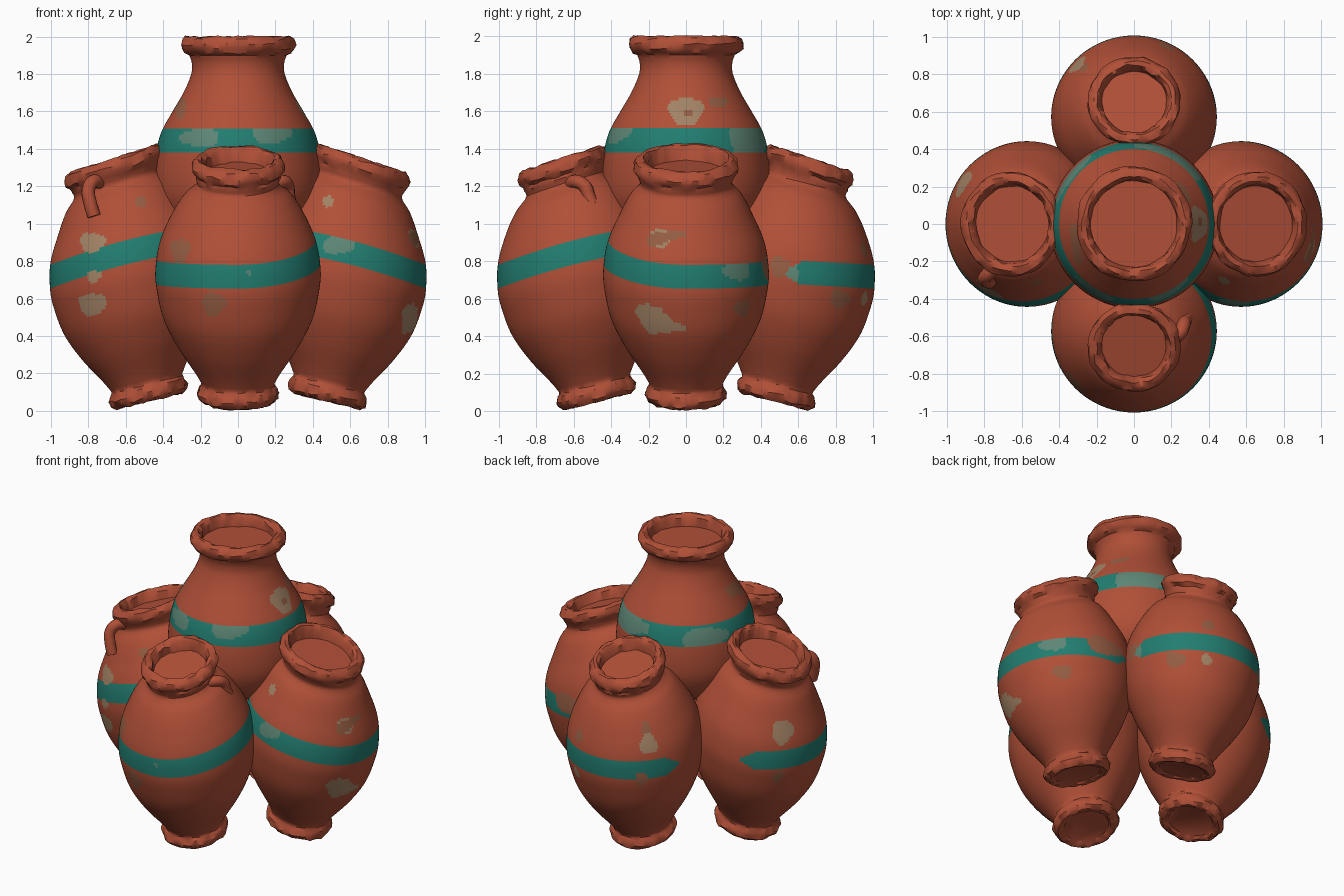
import bpy, bmesh, math, random
from mathutils import Vector

if "Cube" in bpy.data.objects:
    bpy.data.objects.remove(bpy.data.objects["Cube"])

random.seed(4)
N = 192            # columns round each pot
BAND_ROWS = 8


def material(name, rgb):
    m = bpy.data.materials.new(name)
    m.diffuse_color = (*rgb, 1)
    m.use_nodes = True
    m.node_tree.nodes["Principled BSDF"].inputs["Base Color"].default_value = m.diffuse_color
    return m


MATS = [material("terracotta", (0.435, 0.079, 0.038)),
        material("teal_paint", (0.016, 0.205, 0.162)),
        material("bare_tan", (0.36, 0.225, 0.13)),
        material("faded_brown", (0.30, 0.11, 0.056)),
        material("faded_teal", (0.11, 0.24, 0.18))]
CLAY, TEAL, TAN, BROWN, FADED = range(5)


def smooth(pts, s):
    """Smooth radius at height s through (s, r) points."""
    n = len(pts)
    i = max(0, min(n - 2, sum(1 for p in pts if p[0] <= s) - 1))
    (s0, r0), (s1, r1) = pts[i], pts[i + 1]

    def slope(k):
        a, b = pts[max(k - 1, 0)], pts[min(k + 1, n - 1)]
        return (b[1] - a[1]) / (b[0] - a[0])
    h = s1 - s0
    t = max(0, min(1, (s - s0) / h))
    return ((2*t**3 - 3*t*t + 1) * r0 + (t**3 - 2*t*t + t) * h * slope(i)
            + (3*t*t - 2*t**3) * r1 + (t**3 - t*t) * h * slope(i + 1))


def wobble(amount, step=6):
    """Uneven hand-made offset for each column of a ring."""
    keys = [random.uniform(-amount, amount) for _ in range(N // step)]
    out = []
    for j in range(N):
        k, t = j // step, (j % step) / step
        out.append(keys[k] * (1 - t) + keys[(k + 1) % len(keys)] * t)
    return out


def finish(ob):
    bpy.context.collection.objects.link(ob)
    bpy.ops.object.select_all(action='DESELECT')
    ob.select_set(True)
    bpy.context.view_layer.objects.active = ob
    bpy.ops.object.shade_smooth_by_angle(angle=math.radians(40))


def pot(name, azimuth, body, lip, band, patches, z0, u0=0.0, lean=0.0,
        tilt=0.0, ends=(-200, 200)):
    au = math.radians(azimuth)
    U = Vector((math.cos(au), math.sin(au), 0))
    V = Vector((-U.y, U.x, 0))
    lo, hi = body[0][0], body[-1][0]
    d = (band[1] - band[0]) / BAND_ROWS
    mid = sum(band) / 2
    b = lo - .09

    # rows: foot, body, rim, inner floor as (height, radius or None, unevenness)
    rows = [(b + .015, .145, 0), (b + .003, .16, .004), (b, .185, .005), (b + .02, .21, .007),
            (b + .045, .216, .007), (b + .07, .208, .007), (b + .088, .195, .004)]
    k0 = -int((band[0] - lo) / d)
    ks = range(k0, int((hi - band[0]) / d) + 1)
    first = len(rows) - k0
    rows += [(band[0] + k * d, None, 0) for k in ks]
    rows += [(hi + .012, lip - .02, .006), (hi + .035, lip - .002, .007), (hi + .06, lip + .002, .007),
             (hi + .085, lip - .008, .007), (hi + .1, lip - .028, .006), (hi + .1, lip - .05, .006),
             (hi + .08, lip - .066, .01), (hi + .025, lip - .075, .004)]

    def place(s, r, th):
        t = math.radians(tilt * (1 + .28 * max(0, min(1, (s - .8) / .4))))
        c = r * math.cos(th)
        return (U * (u0 + lean * s + c * math.cos(t)) + V * (r * math.sin(th))
                + Vector((0, 0, z0 + s - c * math.sin(t))))

    bm = bmesh.new()
    grid = []
    for s, r, jit in rows:
        ring = []
        wr, ws = wobble(jit), wobble(jit)
        for j in range(N):
            th = 2 * math.pi * j / N
            ss, rr = s + ws[j], (r or 0) + wr[j]
            if r is None:
                # the painted band climbs on one side and stays level on the other
                if tilt:
                    c = math.cos(th)
                    deg = math.degrees(math.atan2(math.sin(th), c))
                    flat = (deg < 0 and ends[0] > -150) or (deg > 0 and ends[1] < 150)
                    sh = -.085 * (1 - c) if flat else .028 * (1 - c * c)
                    ss = s + sh * math.exp(-((s - mid) / .3) ** 2)
                rr = smooth(body, ss)
            ring.append(bm.verts.new(place(ss, rr, th)))
        grid.append(ring)
    for i in range(len(rows) - 1):
        for j in range(N):
            n = (j + 1) % N
            f = bm.faces.new((grid[i][j], grid[i][n], grid[i + 1][n], grid[i + 1][j]))
            deg = 360 * (j + .5) / N
            deg -= 360 if deg > 180 else 0
            k = i - first
            # band fades to a point at its ends
            gap = min(deg - ends[0], ends[1] - deg) / 30
            if 0 <= k < BAND_ROWS and gap > 0 and k < BAND_ROWS * (.25 + gap) \
                    and k >= BAND_ROWS * (.6 - gap):
                f.material_index = TEAL
    bm.faces.new(list(reversed(grid[0])))
    bm.faces.new(grid[-1])
    bm.normal_update()

    # worn patches: (view azimuth, across, height, half width, half height, colour)
    for f in bm.faces:
        if len(f.verts) > 4:
            continue
        p = f.calc_center_median()
        for az, a, z, w, h, col in patches:
            q = math.radians(az)
            if f.normal.x * math.cos(q) + f.normal.y * math.sin(q) < 0:
                continue
            x = (-p.x * math.sin(q) + p.y * math.cos(q) - a) / w
            y = (p.z - z) / h
            edge = 1.1 + .2 * math.sin(3 * math.atan2(y, x) + a * 40)
            if x * x + y * y < edge:
                if col != FADED or f.material_index == TEAL:
                    f.material_index = col
                break
    me = bpy.data.meshes.new(name)
    bm.to_mesh(me)
    bm.free()
    for m in MATS:
        me.materials.append(m)
    finish(bpy.data.objects.new(name, me))


def outer_body(neck):
    return [(.09, .19), (.15, .225), (.3, .325), (.45, .40), (.6, .435), (.7, .442),
            (.85, .418), (1.0, .352), (1.1, .285 + (neck - .22) * .5),
            (1.16, neck), (1.2, neck + .01)]


OUTER = dict(band=(.71, .835), z0=.05, u0=.474, lean=.145, tilt=14)

# four leaning pots
pot("left_pot", 180, outer_body(.245), .278, ends=(-78, 200), **OUTER, patches=[
    (270, -.78, .90, .065, .05, TAN), (270, -.77, .72, .035, .03, TAN),
    (270, -.78, .57, .07, .06, TAN), (270, -.52, 1.12, .03, .03, BROWN),
    (135, .49, .90, .07, .07, TAN), (135, .45, .60, .04, .04, BROWN)])
pot("right_pot", 0, outer_body(.245), .278, ends=(-200, 118), **OUTER, patches=[
    (270, .54, .89, .08, .05, FADED), (270, .48, 1.12, .03, .03, TAN),
    (270, .92, .50, .04, .07, TAN), (270, .94, .92, .025, .04, BROWN),
    (0, -.14, .92, .05, .05, TAN), (0, -.18, .49, .06, .07, TAN),
    (0, .27, .75, .07, .05, FADED), (0, .30, .55, .04, .04, BROWN),
    (45, -.13, .77, .10, .06, BROWN)])
pot("front_pot", 270, outer_body(.22), .247, ends=(-115, 200), **OUTER, patches=[
    (270, -.31, .86, .05, .06, BROWN), (270, -.13, .57, .06, .06, BROWN),
    (270, .06, .74, .015, .015, FADED)])
pot("back_pot", 90, outer_body(.22), .247, ends=(-105, 82), **OUTER, patches=[
    (0, .50, .77, .05, .05, BROWN), (0, .57, .74, .03, .06, FADED),
    (0, .82, .60, .05, .05, BROWN), (135, -.39, .89, .055, .06, TAN),
    (135, -.40, .99, .03, .04, BROWN), (135, -.44, .66, .04, .05, BROWN),
    (45, .54, .60, .035, .035, TAN), (45, .55, .86, .04, .04, BROWN)])

# raised centre pot
pot("centre_pot", 270, [(.27, .19), (.32, .29), (.4, .385), (.5, .435), (.6, .45),
                        (.75, .44), (.87, .41), (.98, .35), (1.08, .292), (1.18, .25),
                        (1.24, .247), (1.28, .26)],
    .305, (.76, .89), z0=.62, patches=[
    (270, -.20, 1.46, .10, .05, FADED), (270, .18, 1.48, .10, .05, FADED),
    (270, -.31, 1.62, .03, .06, BROWN), (0, .01, 1.59, .025, .02, BROWN),
    (0, 0, 1.60, .09, .07, TAN), (0, .17, 1.65, .05, .03, BROWN),
    (0, .36, 1.44, .06, .09, FADED), (135, .05, 1.43, .15, .06, FADED),
    (45, 0, 1.43, .08, .09, FADED)])


# broken handle stubs
def handle(name, pts, radius=.036):
    cu = bpy.data.curves.new(name, 'CURVE')
    cu.dimensions = '3D'
    cu.bevel_depth = radius
    cu.bevel_resolution = 4
    cu.use_fill_caps = True
    sp = cu.splines.new('BEZIER')
    sp.bezier_points.add(len(pts) - 1)
    for b, p in zip(sp.bezier_points, pts):
        b.co = p
        b.handle_left_type = b.handle_right_type = 'AUTO'
    tmp = bpy.data.objects.new(name + "_path", cu)
    me = bpy.data.meshes.new_from_object(tmp)
    bpy.data.objects.remove(tmp)
    me.materials.clear()
    me.materials.append(MATS[CLAY])
    finish(bpy.data.objects.new(name, me))


handle("left_pot_handle", [(-.73, -.20, 1.22), (-.775, -.26, 1.225), (-.80, -.29, 1.18),
                           (-.79, -.305, 1.11), (-.77, -.31, 1.04)])
handle("front_pot_handle", [(.19, -.62, 1.21), (.245, -.585, 1.225), (.265, -.54, 1.20),
                            (.27, -.52, 1.15), (.28, -.50, 1.10)])
